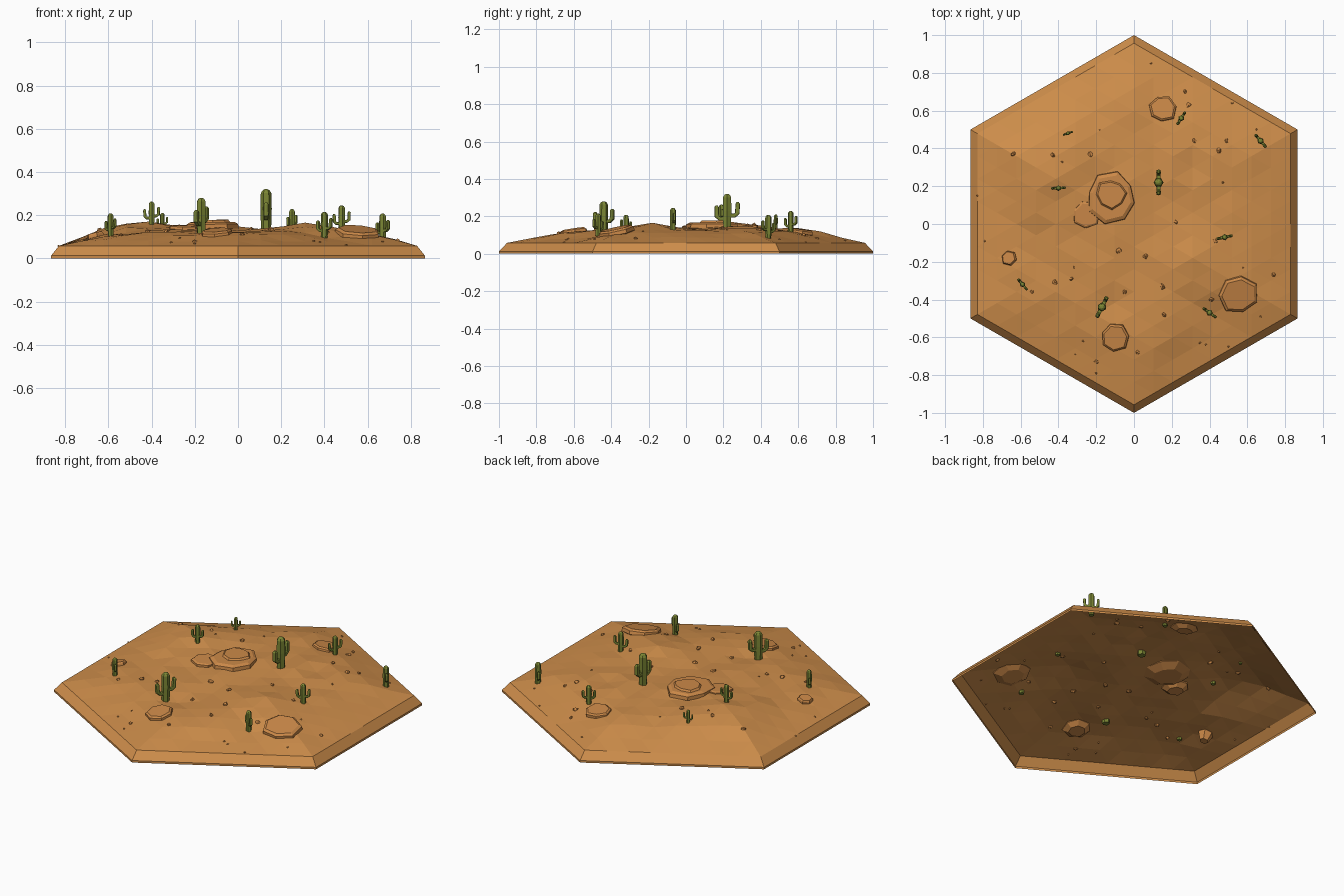
import bpy, bmesh, math, random
from mathutils import Vector, Matrix
from mathutils.bvhtree import BVHTree

if "Cube" in bpy.data.objects:
    bpy.data.objects.remove(bpy.data.objects["Cube"])

random.seed(7)


def material(name, col):
    m = bpy.data.materials.new(name)
    m.diffuse_color = (*col, 1)
    m.use_nodes = True
    m.node_tree.nodes["Principled BSDF"].inputs["Base Color"].default_value = m.diffuse_color
    return m


SAND = material("sand", (0.62, 0.27, 0.07))
STONE = material("stone", (0.60, 0.25, 0.065))
GREEN = material("green", (0.20, 0.24, 0.035))


def finish(bm, name, mat, closed=True):
    if closed:
        bmesh.ops.recalc_face_normals(bm, faces=bm.faces[:])
    me = bpy.data.meshes.new(name)
    bm.to_mesh(me)
    bm.free()
    me.materials.append(mat)
    ob = bpy.data.objects.new(name, me)
    bpy.context.collection.objects.link(ob)
    return ob


# dune heights: x, y, z
HILLS = [(-.47, .3, .165), (.3, -.23, .162), (-.05, .1, .138), (.25, .53, .13),
         (.6, .3, .118), (-.55, -.2, .118), (-.15, -.45, .112), (.4, -.5, .108),
         (.5, -.05, .132), (-.1, .6, .135), (.12, .22, .142), (0, -.15, .13)]


def hill(x, y):
    ws = [(1 / ((x - a) ** 2 + (y - b) ** 2 + .004) ** 1.3, z) for a, b, z in HILLS]
    return sum(w * z for w, z in ws) / sum(w for w, z in ws)


def edge_distance(x, y, inner):
    apothem = inner * math.cos(math.pi / 6)
    return apothem - max(x * math.cos(k * math.pi / 3) + y * math.sin(k * math.pi / 3) for k in range(6))


# hexagonal terrain: triangular grid, then sloped rim and short wall, open below
N, INNER, RIM = 8, 0.957, 0.058
bm = bmesh.new()
grid = {}
e1 = Vector((math.cos(math.pi / 6), .5)) * INNER / N
e2 = Vector((0, 1)) * INNER / N
for i in range(-N, N + 1):
    for j in range(-N, N + 1):
        if abs(i + j) <= N:
            p = e1 * i + e2 * j
            t = min(1, max(0, edge_distance(p.x, p.y, INNER)) / .27)
            z = RIM + t * (hill(p.x, p.y) + random.uniform(-.009, .009) - RIM)
            grid[i, j] = bm.verts.new((p.x, p.y, z))
for (i, j), v in list(grid.items()):
    for a, b in (((i + 1, j), (i, j + 1)), ((i, j + 1), (i - 1, j + 1))):
        if a in grid and b in grid:
            bm.faces.new((v, grid[a], grid[b]))
for radius, z in ((1.0, .012), (1.0, 0.0)):
    rim = [e for e in bm.edges if e.is_boundary]
    new = bmesh.ops.extrude_edge_only(bm, edges=rim)["geom"]
    for v in new:
        if isinstance(v, bmesh.types.BMVert):
            s = radius / INNER if z > 0 else 1
            v.co = (v.co.x * s, v.co.y * s, z)
bmesh.ops.recalc_face_normals(bm, faces=bm.faces[:])
if sum(f.normal.z * f.calc_area() for f in bm.faces) < 0:
    bmesh.ops.reverse_faces(bm, faces=bm.faces[:])
ground = BVHTree.FromBMesh(bm)
finish(bm, "desert_ground", SAND, False)


def on_ground(x, y):
    loc, nor, _, _ = ground.ray_cast(Vector((x, y, 2)), Vector((0, 0, -1)))
    return loc, nor


# flat irregular slabs with a chamfered top
def slab(bm, x, y, r, up, down, sides=8, tilt=1.0):
    loc, nor = on_ground(x, y)
    rot = Vector((0, 0, 1)).rotation_difference(Vector((0, 0, 1)).lerp(nor, tilt)).to_matrix()
    radii = [r * random.uniform(.86, 1.08) for _ in range(sides)]
    start = random.random()
    rings = []
    for s, z in ((.6, -down), (1, -.2 * down), (.98, up * .6), (.84, up)):
        rings.append([bm.verts.new(loc + rot @ Vector((
            q * s * math.cos(start + k * math.tau / sides),
            q * s * math.sin(start + k * math.tau / sides), z))) for k, q in enumerate(radii)])
    for lo, hi in zip(rings, rings[1:]):
        for k in range(sides):
            m = (k + 1) % sides
            bm.faces.new((lo[k], lo[m], hi[m], hi[k]))
    bm.faces.new(rings[0][::-1])
    bm.faces.new(rings[-1])


bm = bmesh.new()
for args in ((-.12, .14, .135, .024, .03, 8, .4), (-.12, .16, .085, .034, .0, 8, .4),
             (-.25, .05, .08, .014, .03, 7, .5), (.55, -.37, .105, .024, .025, 7),
             (.15, .61, .078, .018, .025, 7), (-.1, -.6, .078, .02, .025, 7),
             (-.66, -.18, .043, .02, .05, 6)):
    slab(bm, *args)
finish(bm, "large_rocks", STONE)

# scattered pebbles
PEBBLES = [(-.64, .37), (-.43, .365), (-.38, .33), (-.23, .37), (-.18, .5), (.27, .7), (.29, .63),
           (.32, .44), (.45, .39), (.49, .44), (.52, .64), (.65, .5), (.47, .22), (.22, .01),
           (.43, -.09), (-.79, -.09), (-.83, .15), (-.32, -.23), (-.33, -.29), (-.42, -.31),
           (-.08, -.14), (.06, -.17), (-.05, -.36), (.15, -.33), (.58, -.23), (.74, -.27),
           (.16, -.48), (-.27, -.62), (-.31, -.69), (-.2, -.73), (-.2, -.79), (.02, -.68),
           (.35, -.63), (.38, -.64), (.5, -.65), (.67, -.49), (.09, .85), (-.54, -.36), (.41, -.4)]
bm = bmesh.new()
for x, y in PEBBLES:
    loc, _ = on_ground(x, y)
    small = edge_distance(x, y, 1) < .12 or random.random() < .3
    r = .007 if small else random.uniform(.012, .018)
    mat = Matrix.Translation(loc) @ Matrix.Rotation(random.uniform(0, 6), 4, 'Z') @ Matrix.Diagonal((1, .8, .8, 1))
    for v in bmesh.ops.create_icosphere(bm, subdivisions=1, radius=r, matrix=mat)["verts"]:
        v.co += Vector([random.uniform(-.18, .18) * r for _ in range(3)])
finish(bm, "pebbles", STONE)


# ribbed tube along a path lying in the XZ plane
def tube(bm, pts, radii, mat, sides):
    rings = []
    pts = [Vector(p) for p in pts]
    for i, (p, r) in enumerate(zip(pts, radii)):
        t = (pts[min(i + 1, len(pts) - 1)] - pts[max(i - 1, 0)]).normalized()
        side = Vector((0, 1, 0))
        across = side.cross(t)
        rings.append([bm.verts.new(mat @ (p + r * (1 if k % 2 else .86) * (
            across * math.cos(k * math.tau / sides) + side * math.sin(k * math.tau / sides))))
            for k in range(sides)])
    for lo, hi in zip(rings, rings[1:]):
        for k in range(sides):
            m = (k + 1) % sides
            bm.faces.new((lo[k], lo[m], hi[m], hi[k]))
    bm.faces.new(rings[0][::-1])
    bm.faces.new(rings[-1])


# cacti, drawn one unit tall: trunk with a domed top and two raised arms
def cactus(bm, x, y, top, angle):
    loc, _ = on_ground(x, y)
    h = top - loc.z
    mat = Matrix.Translation(loc) @ Matrix.Rotation(math.radians(angle), 4, 'Z') @ Matrix.Scale(h, 4)
    tube(bm, [(0, 0, z) for z in (-.12, .5, .9, .97, 1)], (.125, .145, .135, .09, .04), mat, 12)
    for s, low, high in ((1, .36, .76), (-1, .27, .66)):
        tube(bm, [(s * .08, 0, low), (s * .22, 0, low), (s * .3, 0, low + .07),
                  (s * .31, 0, high - .05), (s * .31, 0, high)], (.07, .07, .08, .075, .035), mat, 8)


for n, args in enumerate(((.13, .22, .32, 90), (-.17, -.44, .28, 63), (-.40, .19, .263, 3),
                          (.25, .56, .228, 57), (.40, -.47, .215, -36), (.48, -.07, .245, 12),
                          (.67, .44, .207, -50), (-.59, -.32, .208, -50), (-.35, .48, .21, 20))):
    bm = bmesh.new()
    cactus(bm, *args)
    finish(bm, f"cactus_{n + 1}", GREEN)
